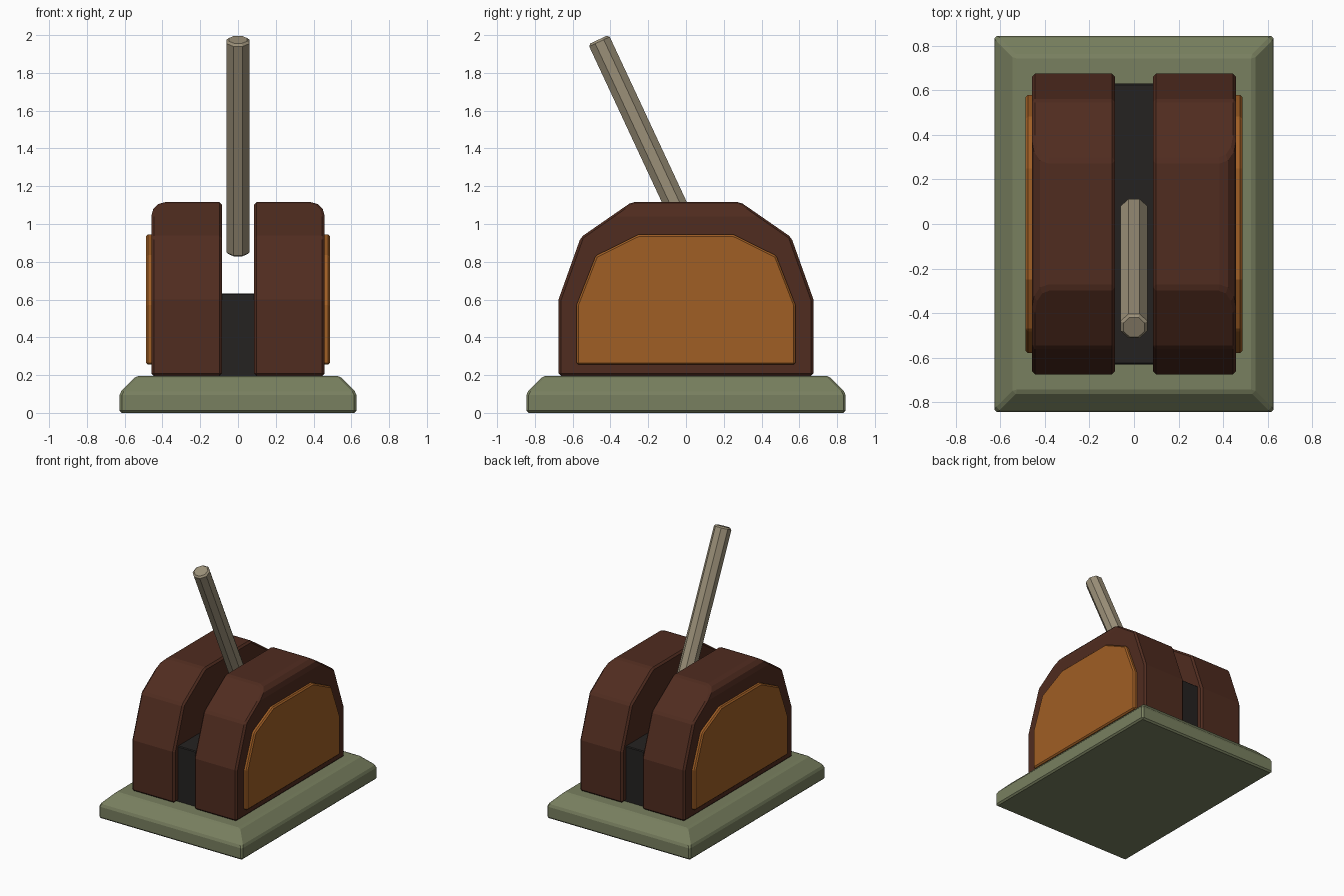
import bpy, bmesh, math

if "Cube" in bpy.data.objects:
    bpy.data.objects.remove(bpy.data.objects["Cube"])


def material(name, rgb):
    m = bpy.data.materials.new(name)
    m.diffuse_color = (*rgb, 1)
    m.use_nodes = True
    m.node_tree.nodes["Principled BSDF"].inputs["Base Color"].default_value = m.diffuse_color
    return m


OLIVE = material("olive", (0.19, 0.215, 0.115))
BROWN = material("brown", (0.08, 0.025, 0.014))
ORANGE = material("orange", (0.35, 0.112, 0.018))
DARK = material("dark", (0.018, 0.016, 0.015))
METAL = material("metal", (0.33, 0.28, 0.19))


def finish(bm, name, mat, bevel, segments=1):
    bmesh.ops.recalc_face_normals(bm, faces=bm.faces)
    me = bpy.data.meshes.new(name)
    bm.to_mesh(me)
    bm.free()
    me.materials.append(mat)
    ob = bpy.data.objects.new(name, me)
    bpy.context.collection.objects.link(ob)
    mod = ob.modifiers.new("edge_bevel", 'BEVEL')
    mod.width = bevel
    mod.segments = segments
    mod.limit_method = 'ANGLE'
    mod.angle_limit = math.radians(32)
    return ob


def box(x, y, z0, z1):
    bm = bmesh.new()
    bmesh.ops.create_cube(bm, size=1)
    for v in bm.verts:
        v.co = (v.co.x * 2 * x, v.co.y * 2 * y, z1 if v.co.z > 0 else z0)
    return bm


def arch(half, x0, x1):
    """Extrude a symmetric y-z outline, given by its +y half, from x0 to x1."""
    outline = half + [(-y, z) for y, z in reversed(half)]
    bm = bmesh.new()
    face = bm.faces.new([bm.verts.new((x0, y, z)) for y, z in outline])
    ext = bmesh.ops.extrude_face_region(bm, geom=[face])
    for v in ext["geom"]:
        if isinstance(v, bmesh.types.BMVert):
            v.co.x = x1
    bmesh.ops.recalc_face_normals(bm, faces=bm.faces)
    return bm


# Base plate with a chamfered upper rim
bm = box(0.627, 0.845, 0, 0.196)
rim = [e for e in bm.edges if all(v.co.z > 0.1 for v in e.verts)]
bmesh.ops.bevel(bm, geom=rim, offset=0.09, segments=1, affect='EDGES', profile=0.5)
finish(bm, "base_plate", OLIVE, 0.012)

# Dark core between the housings
finish(box(0.1, 0.63, 0.18, 0.632), "slot_core", DARK, 0.006)

# Housing halves and their side panels
HOUSING = [(0.675, 0.195), (0.675, 0.6), (0.557, 0.93), (0.288, 1.116)]
PANEL = [(0.58, 0.255), (0.58, 0.57), (0.478, 0.832), (0.25, 0.945)]
for side, s in (("left", -1), ("right", 1)):
    bm = arch(HOUSING, s * 0.085, s * 0.459)
    top = [e for e in bm.edges
           if all(v.co.z > 1.1 and abs(v.co.x) > 0.4 for v in e.verts)]
    bmesh.ops.bevel(bm, geom=top, offset=0.075, segments=3, affect='EDGES', profile=0.5)
    finish(bm, side + "_housing", BROWN, 0.014)
    finish(arch(PANEL, s * 0.43, s * 0.486), side + "_side_panel", ORANGE, 0.01)

# Tilted octagonal lever
bm = bmesh.new()
bmesh.ops.create_cone(bm, cap_ends=True, segments=8, radius1=0.065, radius2=0.065, depth=1.245)
flat = min(bm.verts, key=lambda v: abs(v.co.x))
if abs(flat.co.x) < 0.01:
    c, s = math.cos(math.pi / 8), math.sin(math.pi / 8)
    for v in bm.verts:
        v.co.x, v.co.y = v.co.x * c - v.co.y * s, v.co.x * s + v.co.y * c
lever = finish(bm, "lever", METAL, 0.012)
lever.modifiers[0].angle_limit = math.radians(60)
lever.rotation_euler.x = math.radians(25)
lever.location = (0, -0.2, 1.412)
